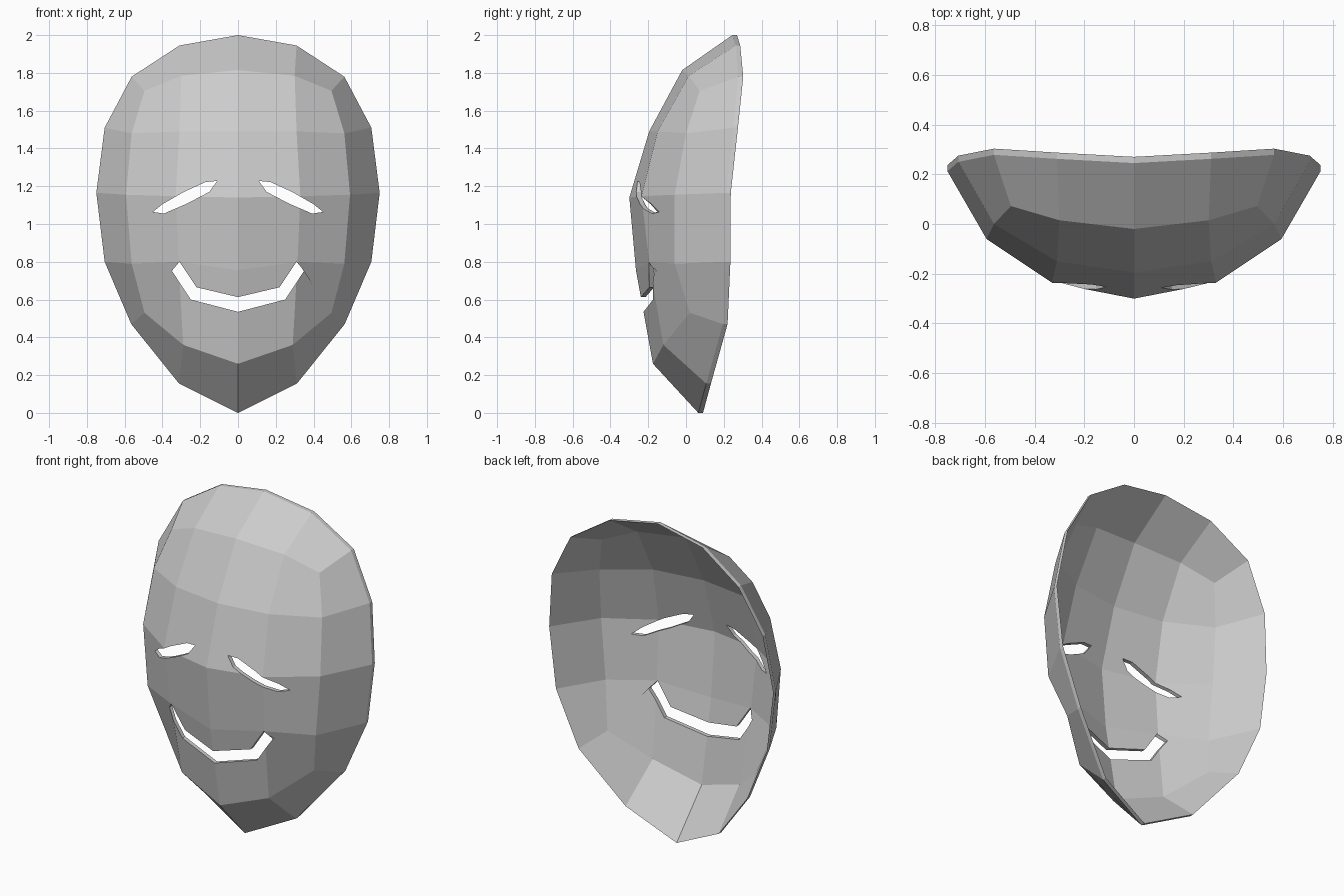
import bpy, bmesh

if "Cube" in bpy.data.objects:
    bpy.data.objects.remove(bpy.data.objects["Cube"])

# Half of the face surface: five rows of (x, y, z) from forehead to chin
ROWS = [
    [(0, -0.02, 1.815), (0.30, 0.015, 1.785), (0.495, 0.072, 1.705)],
    [(0, -0.195, 1.49), (0.31, -0.15, 1.49), (0.563, 0.0, 1.48)],
    [(0, -0.30, 1.14), (0.33, -0.236, 1.147), (0.593, -0.06, 1.155)],
    [(0, -0.265, 0.755), (0.315, -0.195, 0.80), (0.563, -0.06, 0.79)],
    [(0, -0.175, 0.26), (0.29, -0.12, 0.36), (0.495, 0.02, 0.53)],
]
# Half of the rim, from crown to chin tip
RIM = [(0, 0.245, 2.0), (0.31, 0.262, 1.945), (0.563, 0.278, 1.78),
       (0.706, 0.25, 1.51), (0.75, 0.212, 1.165), (0.706, 0.21, 0.80),
       (0.565, 0.195, 0.47), (0.312, 0.107, 0.155), (0, 0.065, 0)]
EYE = [(0.11, 1.228), (0.172, 1.222), (0.29, 1.168), (0.40, 1.105),
       (0.45, 1.064), (0.393, 1.055), (0.27, 1.108), (0.152, 1.17)]
MOUTH_HALF = [(0, 0.535), (0.25, 0.60), (0.35, 0.752),
              (0.31, 0.80), (0.22, 0.665), (0, 0.613)]
THICKNESS = 0.025


def finish(bm, name):
    bmesh.ops.recalc_face_normals(bm, faces=bm.faces)
    mesh = bpy.data.meshes.new(name)
    bm.to_mesh(mesh)
    bm.free()
    obj = bpy.data.objects.new(name, mesh)
    bpy.context.collection.objects.link(obj)
    return obj


def extrude_y(bm, depth):
    result = bmesh.ops.extrude_face_region(bm, geom=bm.faces[:], use_keep_orig=True)
    verts = [g for g in result["geom"] if isinstance(g, bmesh.types.BMVert)]
    bmesh.ops.translate(bm, verts=verts, vec=(0, depth, 0))


def cutter(name, outline):
    bm = bmesh.new()
    bm.faces.new([bm.verts.new((x, -0.6, z)) for x, z in outline])
    extrude_y(bm, 1.2)
    obj = finish(bm, name)
    obj.hide_render = True
    return obj


# Mask shell: quad patch surrounded by a rim strip, mirrored and thickened
bm = bmesh.new()
for side in (1, -1):
    def vert(p):
        return bm.verts.new((p[0] * side, p[1], p[2]))
    grid = [[vert(p) for p in row] for row in ROWS]
    rim = [vert(p) for p in RIM]
    border = grid[0] + [grid[i][2] for i in (1, 2, 3)] + grid[4][::-1]
    strips = list(zip(grid, grid[1:])) + [(rim, border)]
    for a, b in strips:
        for i in range(len(a) - 1):
            face = [a[i], a[i + 1], b[i + 1], b[i]]
            bm.faces.new(face if side < 0 else face[::-1])
bmesh.ops.remove_doubles(bm, verts=bm.verts, dist=0.001)
extrude_y(bm, THICKNESS)
mask = finish(bm, "mask")

# Eye slits and smiling mouth cut straight through the shell
mouth = MOUTH_HALF + [(-x, z) for x, z in MOUTH_HALF[-2:0:-1]]
cutters = [cutter("eye_cutter_right", EYE),
           cutter("eye_cutter_left", [(-x, z) for x, z in EYE]),
           cutter("mouth_cutter", mouth)]
bpy.context.view_layer.objects.active = mask
for c in cutters:
    mod = mask.modifiers.new(c.name, 'BOOLEAN')
    mod.operation = 'DIFFERENCE'
    mod.solver = 'EXACT'
    mod.object = c
    bpy.ops.object.modifier_apply(modifier=mod.name)
for c in cutters:
    bpy.data.objects.remove(c)
